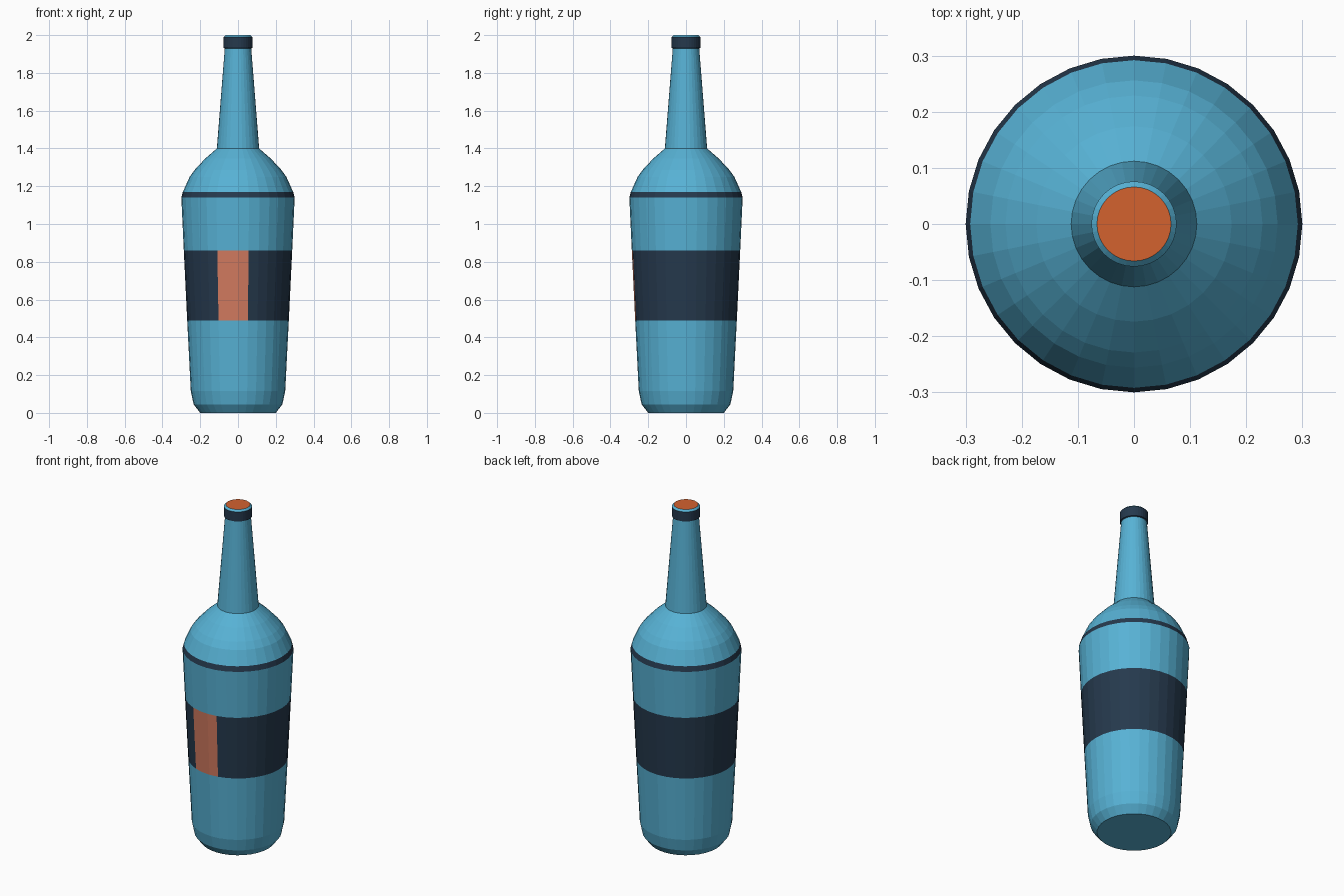
import bpy
import math

SIDES = 32

cube = bpy.data.objects.get("Cube")
if cube:
    bpy.data.objects.remove(cube, do_unlink=True)


def linear(c):
    c /= 255
    return c / 12.92 if c <= 0.04045 else ((c + 0.055) / 1.055) ** 2.4


def material(name, *rgb):
    colour = [linear(c) for c in rgb] + [1.0]
    mat = bpy.data.materials.new(name)
    mat.diffuse_color = colour
    mat.use_nodes = True
    bsdf = mat.node_tree.nodes["Principled BSDF"]
    bsdf.inputs["Base Color"].default_value = colour
    bsdf.inputs["Roughness"].default_value = 0.7
    return mat


BLUE = material("glass blue", 87, 178, 213)
NAVY = material("navy", 37, 57, 77)
SALMON = material("label salmon", 211, 123, 96)
ORANGE = material("cork orange", 212, 98, 47)


def lathe(name, profile, mats, slot=lambda z, angle: 0, bottom=False, top=False):
    """Spin (radius, height) points; slot picks a material by face height and angle."""
    step = math.tau / SIDES
    verts = [(r * math.cos(i * step), r * math.sin(i * step), z)
             for r, z in profile for i in range(SIDES)]
    faces, slots = [], []
    for row in range(len(profile) - 1):
        mid = (profile[row][1] + profile[row + 1][1]) / 2
        for i in range(SIDES):
            j = (i + 1) % SIDES
            a, b = row * SIDES, (row + 1) * SIDES
            faces.append((a + i, a + j, b + j, b + i))
            slots.append(slot(mid, (i + 0.5) * 360 / SIDES))
    if bottom:
        faces.append(tuple(reversed(range(SIDES))))
        slots.append(0)
    if top:
        faces.append(tuple(range(len(verts) - SIDES, len(verts))))
        slots.append(len(mats) - 1)
    mesh = bpy.data.meshes.new(name)
    mesh.from_pydata(verts, [], faces)
    for mat in mats:
        mesh.materials.append(mat)
    mesh.polygons.foreach_set("material_index", slots)
    obj = bpy.data.objects.new(name, mesh)
    bpy.context.collection.objects.link(obj)
    return obj


# Body with a wrapped label, a front patch three facets wide, and a thin band
def body_slot(z, angle):
    if 0.49 < z < 0.86:
        return 2 if 247 < angle < 282 else 1
    return 1 if 1.14 < z < 1.17 else 0


lathe("bottle_body",
      [(0.2, 0), (0.235, 0.045), (0.25, 0.115), (0.269, 0.49), (0.287, 0.86),
       (0.3, 1.14), (0.292, 1.17)],
      [BLUE, NAVY, SALMON], body_slot, bottom=True)

# Rounded shoulder
lathe("bottle_shoulder",
      [(0.292, 1.17), (0.256, 1.25), (0.229, 1.287), (0.174, 1.346), (0.112, 1.4)],
      [BLUE])

# Tapered neck
lathe("bottle_neck", [(0.112, 1.4), (0.07, 1.93)], [BLUE])

# Dark collar with a bevelled blue lip, closed by the stopper
lathe("bottle_lip",
      [(0.07, 1.93), (0.076, 1.933), (0.076, 1.99), (0.066, 2.0)],
      [NAVY, BLUE, ORANGE], lambda z, angle: 1 if z > 1.99 else 0, top=True)
